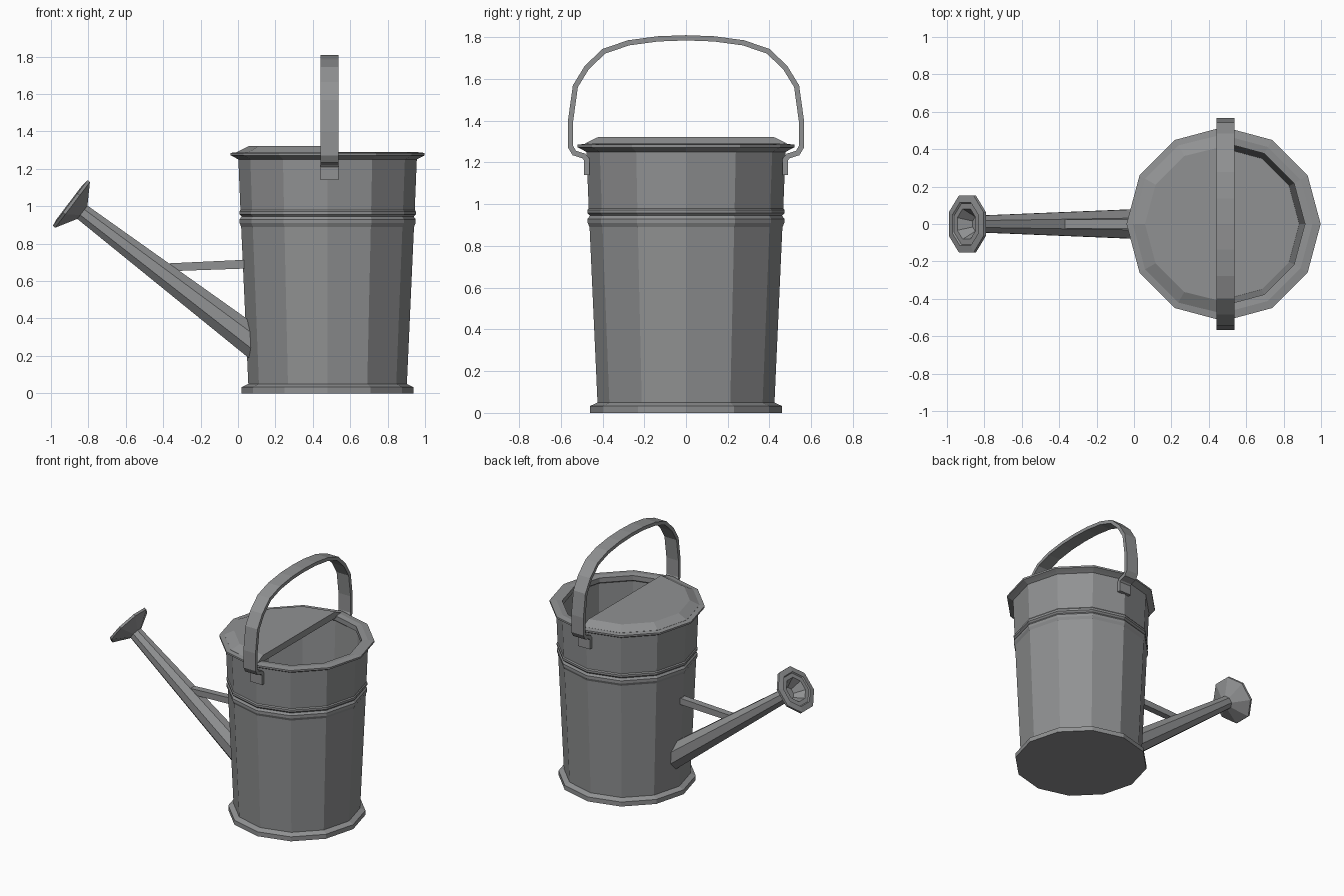
import bpy, bmesh, math
from mathutils import Vector, Matrix

if "Cube" in bpy.data.objects:
    bpy.data.objects.remove(bpy.data.objects["Cube"])

mat = bpy.data.materials.new("grey_metal")
mat.diffuse_color = (0.28, 0.285, 0.29, 1)
mat.use_nodes = True
mat.node_tree.nodes["Principled BSDF"].inputs["Base Color"].default_value = mat.diffuse_color
CX = 0.479  # body axis


def finish(bm, name):
    bmesh.ops.remove_doubles(bm, verts=bm.verts, dist=1e-5)
    bmesh.ops.recalc_face_normals(bm, faces=bm.faces)
    me = bpy.data.meshes.new(name)
    bm.to_mesh(me)
    bm.free()
    me.materials.append(mat)
    ob = bpy.data.objects.new(name, me)
    bpy.context.collection.objects.link(ob)
    return ob


def ring(bm, r, z, n, phase=0.0, m=Matrix()):
    return [bm.verts.new(m @ Vector((r * math.cos(phase + 2 * math.pi * i / n),
                                     r * math.sin(phase + 2 * math.pi * i / n), z)))
            for i in range(n)]


def bridge(bm, a, b):
    n = len(a)
    for i in range(n):
        bm.faces.new((a[i], a[(i + 1) % n], b[(i + 1) % n], b[i]))


def lathe(name, profile, n, phase, m):
    """Revolved solid with flat caps at both profile ends."""
    bm = bmesh.new()
    rings = [ring(bm, r, z, n, phase, m) for r, z in profile]
    for a, b in zip(rings, rings[1:]):
        bridge(bm, a, b)
    bm.faces.new(rings[0])
    bm.faces.new(rings[-1])
    return finish(bm, name)


# Body: foot flange, tapered wall, twin ridges, rim and hollow inside
lathe("can_body", [
    (0.459, 0.0), (0.459, 0.033), (0.424, 0.05), (0.462, 0.89), (0.471, 0.91),
    (0.471, 0.93), (0.46, 0.945), (0.472, 0.957), (0.472, 0.972), (0.466, 0.98),
    (0.477, 1.25), (0.495, 1.26), (0.519, 1.272), (0.519, 1.285), (0.475, 1.29),
    (0.435, 1.285), (0.435, 1.25), (0.448, 1.24), (0.405, 0.06)],
    12, 0, Matrix.Translation((CX, 0, 0)))

# Half lid with bevelled border over the spout side
bm = bmesh.new()
rows = []
for r, z in ((0.485, 1.275), (0.485, 1.29), (0.42, 1.322)):
    rows.append([bm.verts.new((CX + 0.02 * (i in (0, 6)) + r * math.cos(math.radians(90 + 30 * i)),
                               r * math.sin(math.radians(90 + 30 * i)), z)) for i in range(7)])
for a, b in zip(rows, rows[1:]):
    bridge(bm, a, b)
bm.faces.new(rows[0])
bm.faces.new(rows[-1])
finish(bm, "half_lid")

# Handle: flat strap swept along a mirrored path
half = [(0.476, 1.14), (0.476, 1.215), (0.49, 1.231), (0.535, 1.245), (0.553, 1.275),
        (0.553, 1.40), (0.53, 1.565), (0.475, 1.655), (0.393, 1.733), (0.275, 1.773),
        (0.135, 1.792)]
path = [Vector(p) for p in half] + [Vector((0, 1.797))] + [Vector((-y, z)) for y, z in reversed(half)]
bm = bmesh.new()
sections = []
for i, p in enumerate(path):
    d0 = (p - path[i - 1]).normalized() if i else (path[1] - p).normalized()
    d1 = (path[i + 1] - p).normalized() if i < len(path) - 1 else d0
    t = (d0 + d1).normalized()
    nrm = Vector((t.y, -t.x)) * 0.0125 / max(0.6, t.dot(d0))
    sections.append([bm.verts.new((0.489 + sx * 0.049, p.x + s * nrm.x, p.y + s * nrm.y))
                     for sx, s in ((-1, -1), (1, -1), (1, 1), (-1, 1))])
for a, b in zip(sections, sections[1:]):
    bridge(bm, a, b)
bm.faces.new(sections[0])
bm.faces.new(sections[-1])
finish(bm, "handle")

# Spout frame: local z along the spout, local y stays across the can
axis = Vector((-0.797, 0, 0.605)).normalized()
side = Vector((0, 1, 0))
across = side.cross(axis)
tip = Vector((-0.835, 0, 0.97))
frame = Matrix.Translation(tip) @ Matrix((across, side, axis)).transposed().to_4x4()
PH = math.pi / 8

# Spout: tapered octagonal tube, lower end trimmed to the can wall
bm = bmesh.new()
length = 1.135
a = ring(bm, 0.088, -length, 8, PH, frame)
b = ring(bm, 0.048, 0.01, 8, PH, frame)
for v, w in zip(a, b):
    v.co = v.co + (w.co - v.co) * ((0.072 - v.co.x) / (w.co.x - v.co.x))
bridge(bm, a, b)
bm.faces.new(a)
finish(bm, "spout")

# Sprinkler head: flared octagon with stepped open mouth
lathe("spout_head", [
    (0.046, -0.005), (0.166, 0.062), (0.166, 0.078), (0.125, 0.084),
    (0.118, 0.076), (0.088, 0.076), (0.042, 0.005)], 8, PH, frame)

# Brace between spout and body
bm = bmesh.new()
ends = [[bm.verts.new((x, y, z)) for y, z in ((-0.024, z0), (0.024, z0), (0.024, z1), (-0.024, z1))]
        for x, z0, z1 in ((-0.385, 0.652, 0.694), (0.045, 0.667, 0.714))]
bridge(bm, *ends)
bm.faces.new(ends[0])
bm.faces.new(ends[1])
finish(bm, "brace")
